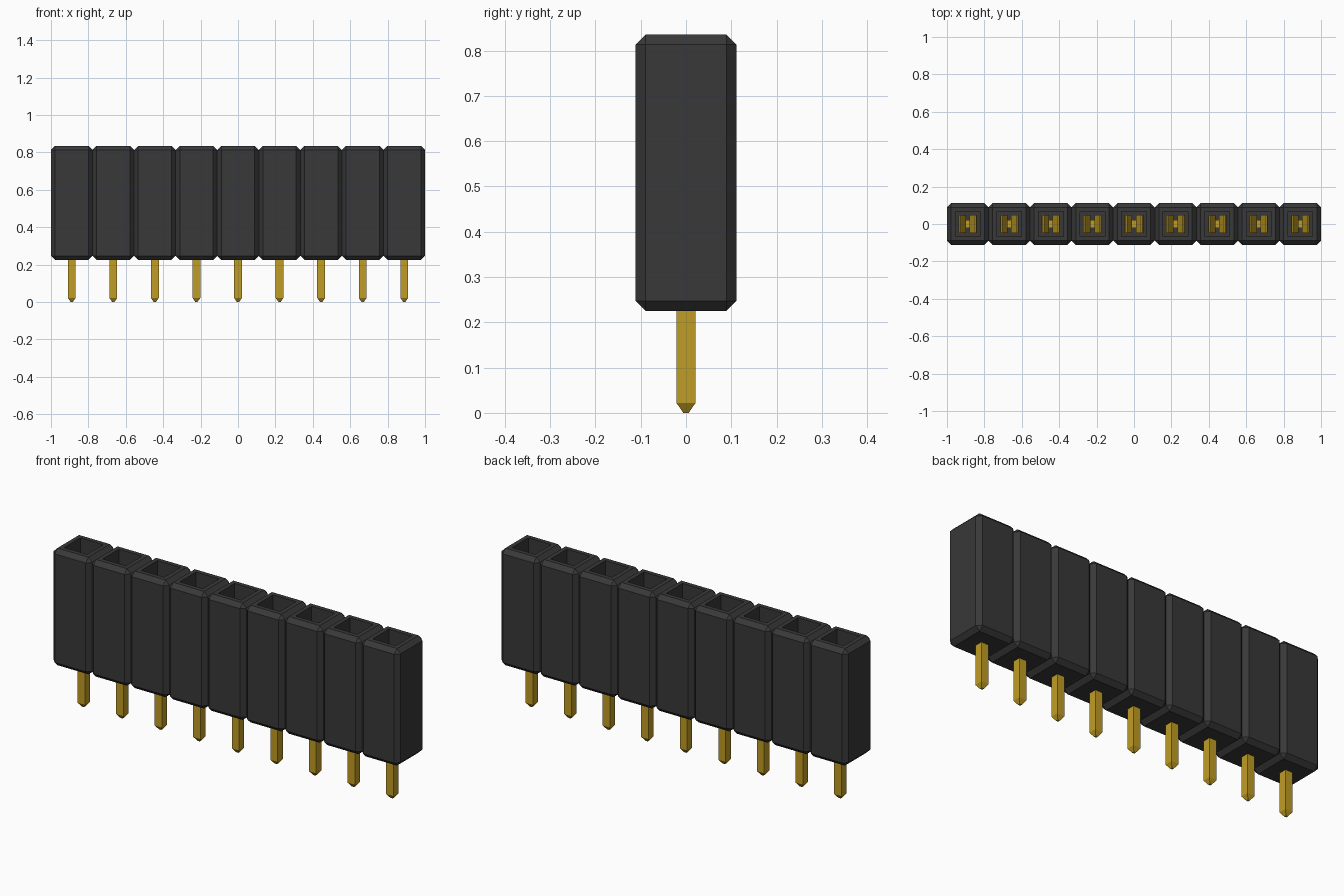
import bpy, bmesh

if "Cube" in bpy.data.objects:
    bpy.data.objects.remove(bpy.data.objects["Cube"])

COUNT = 9
PITCH = 2.0 / COUNT
HALF = PITCH / 2
BOTTOM, TOP = 0.225, 0.835
CHAMFER = 0.022
SOCKET = 0.057      # half width of the socket opening
FLOOR = 0.32        # height of the socket floor


def make_material(name, rgb, roughness):
    m = bpy.data.materials.new(name)
    m.use_nodes = True
    m.diffuse_color = (*rgb, 1)
    bsdf = m.node_tree.nodes["Principled BSDF"]
    bsdf.inputs["Base Color"].default_value = (*rgb, 1)
    bsdf.inputs["Roughness"].default_value = roughness
    return m


def finish(bm, name, mat):
    bmesh.ops.recalc_face_normals(bm, faces=bm.faces)
    me = bpy.data.meshes.new(name)
    bm.to_mesh(me)
    bm.free()
    me.materials.append(mat)
    return me


def bridge_rings(bm, rings):
    """Join equal vertex loops in sequence and cap both ends."""
    loops = [[bm.verts.new(p) for p in ring] for ring in rings]
    n = len(loops[0])
    for a, b in zip(loops, loops[1:]):
        for i in range(n):
            j = (i + 1) % n
            bm.faces.new((a[i], a[j], b[j], b[i]))
    bm.faces.new(loops[0])
    bm.faces.new(loops[-1])


def square(r, z):
    return [(-r, -r, z), (r, -r, z), (r, r, z), (-r, r, z)]


# Chamfered plastic block with a square socket sunk into its top
def housing_mesh(mat):
    bm = bmesh.new()
    bmesh.ops.create_cube(bm, size=1)
    for v in bm.verts:
        v.co.x *= PITCH
        v.co.y *= PITCH
        v.co.z = BOTTOM if v.co.z < 0 else TOP
    bmesh.ops.bevel(bm, geom=bm.edges[:], offset=CHAMFER, segments=1,
                    affect='EDGES')
    bm.normal_update()
    top = max(bm.faces, key=lambda f: f.calc_center_median().z)
    bmesh.ops.inset_region(bm, faces=[top], thickness=HALF - CHAMFER - SOCKET)
    walls = bmesh.ops.extrude_face_region(bm, geom=[top])["geom"]
    for v in walls:
        if isinstance(v, bmesh.types.BMVert):
            v.co.z = FLOOR
    if top.is_valid:
        bmesh.ops.delete(bm, geom=[top], context='FACES_ONLY')
    return finish(bm, "housing", mat)


# Square pin with a tapered tip, reaching through the socket floor
def pin_mesh(mat):
    bm = bmesh.new()
    bridge_rings(bm, [square(0.006, 0), square(0.021, 0.022),
                      square(0.021, FLOOR + 0.02)])
    return finish(bm, "pin", mat)


# Pair of sprung leaves that pinch together and flare at the mouth
def contact_mesh(mat):
    bm = bmesh.new()
    path = [(0.046, FLOOR), (0.046, 0.42), (0.014, 0.60), (0.042, 0.68)]
    w, t = 0.048, 0.004
    for side in (-1, 1):
        bridge_rings(bm, [[(side * x - t, -w, z), (side * x + t, -w, z),
                           (side * x + t, w, z), (side * x - t, w, z)]
                          for x, z in path])
    return finish(bm, "spring_contact", mat)


black = make_material("black plastic", (0.040, 0.040, 0.041), 0.6)
gold = make_material("gold metal", (0.53, 0.335, 0.018), 0.4)
parts = {"housing": housing_mesh(black), "pin": pin_mesh(gold),
         "spring_contact": contact_mesh(gold)}

# Repeat every part along the row
for i in range(COUNT):
    for name, mesh in parts.items():
        ob = bpy.data.objects.new(f"{name}_{i + 1}", mesh)
        ob.location.x = (i - (COUNT - 1) / 2) * PITCH
        bpy.context.collection.objects.link(ob)
